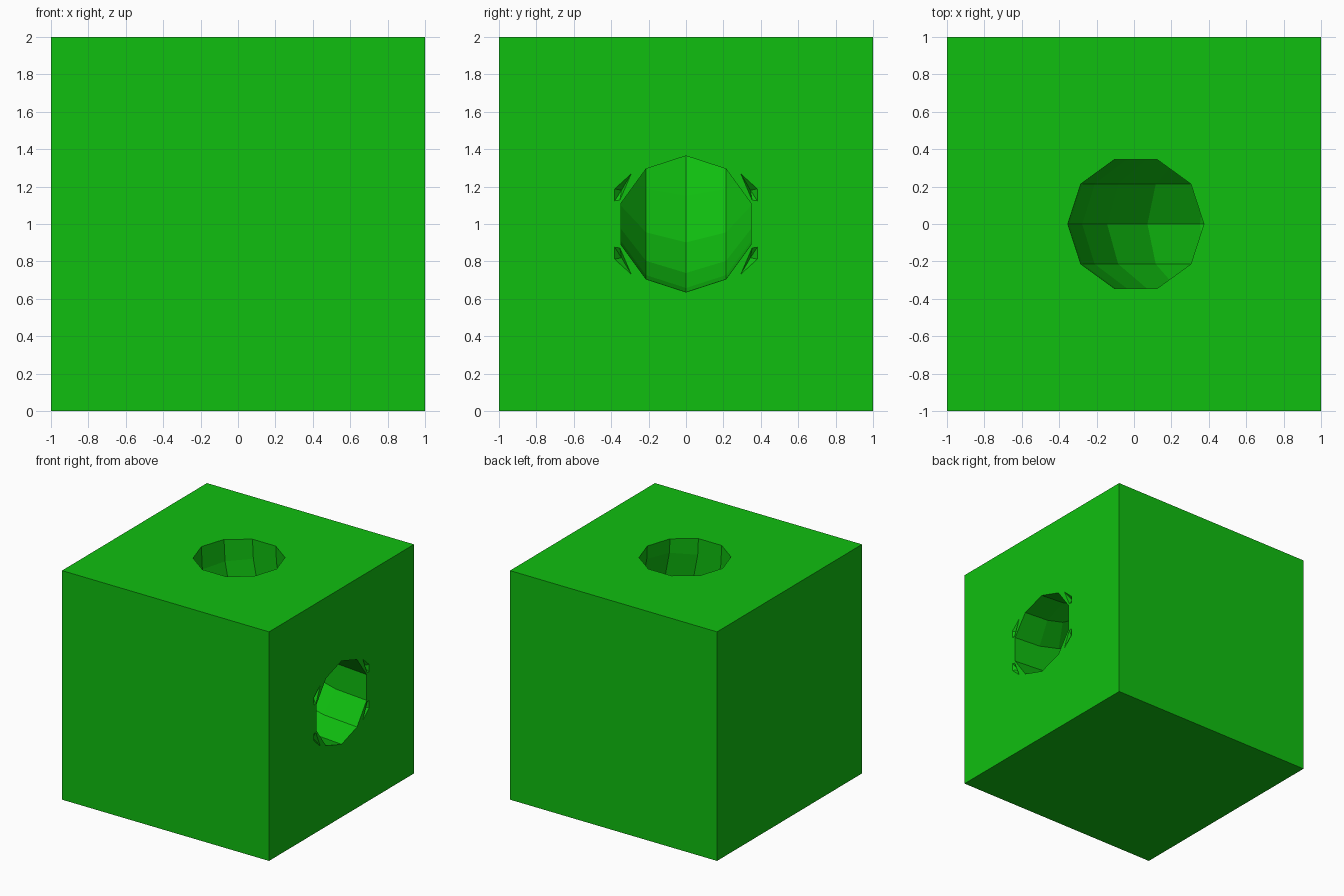
import bpy, bmesh, math
from mathutils import Vector

if "Cube" in bpy.data.objects:
    bpy.data.objects.remove(bpy.data.objects["Cube"])

R, SIDES, STEPS = 0.364, 10, 7

green = bpy.data.materials.new("green")
green.diffuse_color = (0.005, 0.52, 0.005, 1)
green.use_nodes = True
green.node_tree.nodes["Principled BSDF"].inputs["Base Color"].default_value = green.diffuse_color


def make_object(name, bm):
    bmesh.ops.recalc_face_normals(bm, faces=bm.faces)
    mesh = bpy.data.meshes.new(name)
    bm.to_mesh(mesh)
    bm.free()
    mesh.materials.append(green)
    obj = bpy.data.objects.new(name, mesh)
    bpy.context.collection.objects.link(obj)
    return obj


def cut(target, cutter):
    cutter.hide_render = True
    cutter.hide_set(True)
    mod = target.modifiers.new(cutter.name, 'BOOLEAN')
    mod.operation = 'DIFFERENCE'
    mod.solver = 'EXACT'
    mod.object = cutter


# Solid block
bm = bmesh.new()
bmesh.ops.create_cube(bm, size=2)
bmesh.ops.translate(bm, verts=bm.verts, vec=(0, 0, 1))
block = make_object("block", bm)

# Curved ten-sided tunnel from the top face to the right face
p = [Vector((0, 0, 2.2)), Vector((0, 0, 1.28)), Vector((0.278, 0, 1)), Vector((1, 0, 1))]
path = []
for i in range(STEPS + 1):
    t = i / STEPS
    s = 1 - t
    pos = p[0] * s**3 + p[1] * 3 * s * s * t + p[2] * 3 * s * t * t + p[3] * t**3
    tan = (p[1] - p[0]) * s * s + (p[2] - p[1]) * 2 * s * t + (p[3] - p[2]) * t * t
    path.append((pos, tan.normalized()))
path.append((Vector((1.1, 0, 1)), Vector((1, 0, 0))))

bm = bmesh.new()
rings = []
for pos, tan in path:
    side = Vector((0, 1, 0))
    out = side.cross(tan)
    rings.append([bm.verts.new(pos + R * (math.cos(a) * out + math.sin(a) * side))
                  for a in (math.tau * k / SIDES for k in range(SIDES))])
for a, b in zip(rings, rings[1:]):
    for k in range(SIDES):
        n = (k + 1) % SIDES
        bm.faces.new((a[k], a[n], b[n], b[k]))
bm.faces.new(rings[0])
bm.faces.new(rings[-1])
cut(block, make_object("tunnel_cutter", bm))

# Four small chipped notches around the side opening
bm = bmesh.new()
outline = [(0.28, 0.29), (0.39, 0.19), (0.39, 0.11), (0.355, 0.115)]
for sy in (-1, 1):
    for sz in (-1, 1):
        pts = [(1.01, sy * y, 1 + sz * z) for y, z in outline]
        pts.append((0.96, sy * 0.345, 1 + sz * 0.18))
        verts = [bm.verts.new(q) for q in pts]
        bmesh.ops.convex_hull(bm, input=verts)
cut(block, make_object("notch_cutter", bm))
